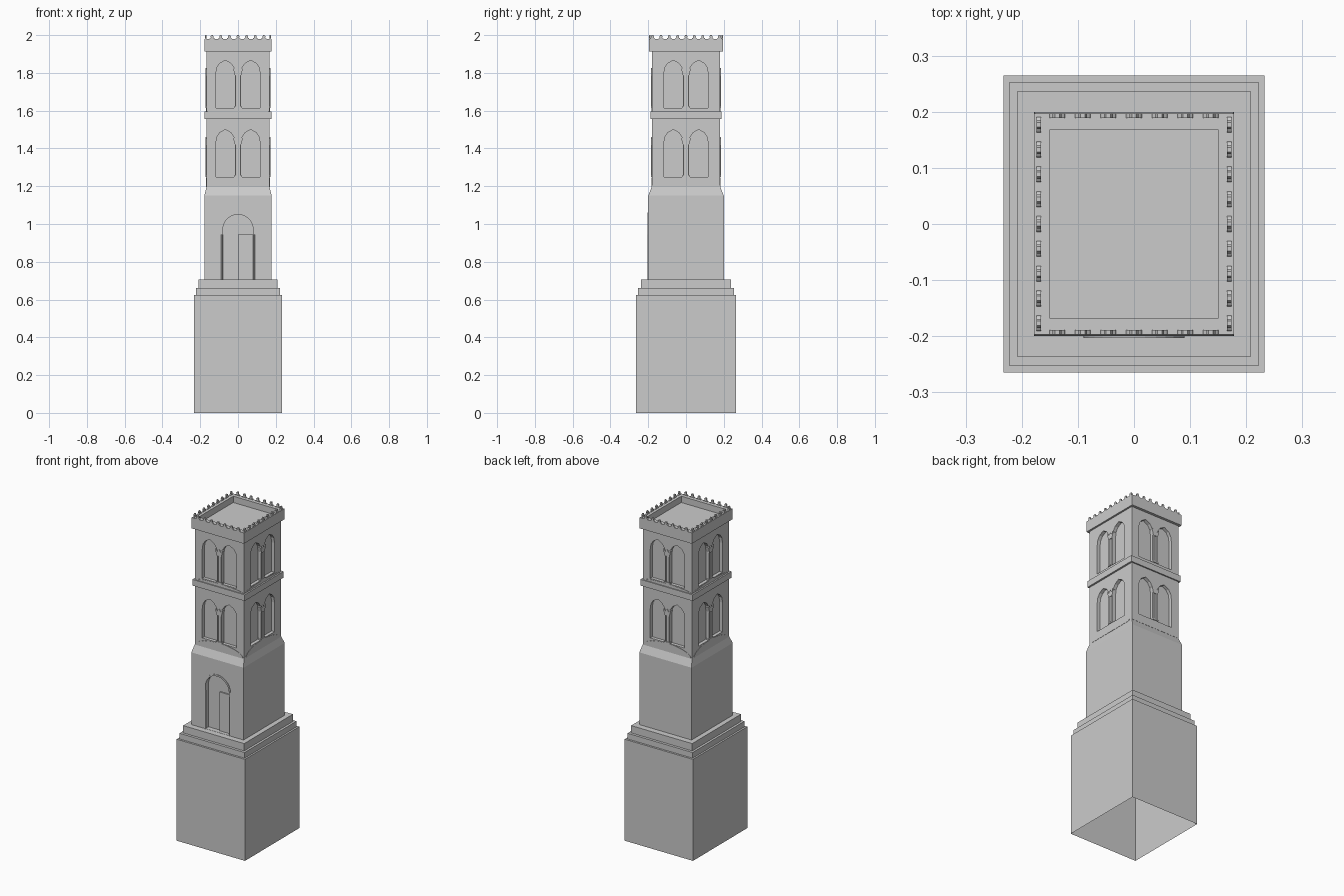
import bpy, bmesh, math
from mathutils import Matrix, Vector

if "Cube" in bpy.data.objects:
    bpy.data.objects.remove(bpy.data.objects["Cube"])


def finish(name, bm, fix=True):
    if fix:
        bmesh.ops.recalc_face_normals(bm, faces=bm.faces[:])
    me = bpy.data.meshes.new(name)
    bm.to_mesh(me)
    bm.free()
    ob = bpy.data.objects.new(name, me)
    bpy.context.collection.objects.link(ob)
    return ob


def stack(name, rings, bottom=True, top=True):
    """Rectangular rings (half x, half y, z) skinned together."""
    bm = bmesh.new()
    rows = [[bm.verts.new((sx * hx, sy * hy, z)) for sx, sy in
             ((-1, -1), (1, -1), (1, 1), (-1, 1))] for hx, hy, z in rings]
    for a, b in zip(rows, rows[1:]):
        for i in range(4):
            j = (i + 1) % 4
            bm.faces.new((a[i], a[j], b[j], b[i]))
    if bottom:
        bm.faces.new(rows[0][::-1])
    if top:
        bm.faces.new(rows[-1])
    return finish(name, bm)


def prism(bm, side, pts, d0, d1):
    """Extrude a (u, z) outline from distance d0 to d1 on one of four sides."""
    rot = Matrix.Rotation(side * math.pi / 2, 3, 'Z')
    a, b = [[bm.verts.new(rot @ Vector((u, -d, z))) for u, z in pts] for d in (d0, d1)]
    n = len(pts)
    bm.faces.new(a)
    bm.faces.new(b[::-1])
    for i in range(n):
        bm.faces.new((a[i], b[i], b[(i + 1) % n], a[(i + 1) % n]))


def rect(u0, u1, z0, z1):
    return [(u0, z0), (u1, z0), (u1, z1), (u0, z1)]


def arc(r, z, n=14):
    return [(r * math.cos(math.pi * i / n), z + r * math.sin(math.pi * i / n))
            for i in range(n + 1)]


def column(bm, side, u, d, r, z0, z1):
    rot = Matrix.Rotation(side * math.pi / 2, 4, 'Z')
    mat = rot @ Matrix.Translation((u, -d, (z0 + z1) / 2))
    bmesh.ops.create_cone(bm, cap_ends=True, segments=10, radius1=r, radius2=r,
                          depth=z1 - z0, matrix=mat)


def carve(ob, bm):
    cutter = finish("cutter", bm)
    cutter.hide_render = True
    m = ob.modifiers.new("carve", 'BOOLEAN')
    m.operation, m.solver, m.object = 'DIFFERENCE', 'EXACT', cutter
    bpy.context.view_layer.objects.active = ob
    bpy.ops.object.modifier_apply(modifier=m.name)
    bpy.data.objects.remove(cutter)


HX, HY = 0.167, 0.181                 # upper shaft half sizes
DIST = (HY, HX, HY, HX)
TIERS = (1.248, 1.615)                # window sill heights

# hollow pedestal with two steps
stack("pedestal", [(.233, .265, 0), (.233, .265, .625), (.222, .253, .625),
                   (.222, .253, .66), (.208, .237, .66), (.208, .237, .705)], bottom=False)

# lower body with door niche
body = stack("lower_body", [(.178, .2, .70), (.178, .2, 1.15), (HX, HY, 1.197)])
bm = bmesh.new()
prism(bm, 0, [(-.082, .706), (.082, .706)] + arc(.082, .97), .17, .25)
carve(body, bm)

# door surround: ring arch, jamb columns, leaf
bm = bmesh.new()
prism(bm, 0, arc(.09, .97) + arc(.08, .97)[::-1], .18, .203)
for s in (-1, 1):
    prism(bm, 0, rect(s * .085 - .005, s * .085 + .005, .945, .97), .18, .203)
    column(bm, 0, s * .085, .197, .006, .705, .945)
finish("door_surround", bm)
bm = bmesh.new()
prism(bm, 0, rect(0, .08, .705, .945), .165, .178)
finish("door_leaf", bm)

# upper shaft with paired arched windows on every side
shaft = stack("upper_shaft", [(HX, HY, 1.19), (HX, HY, 1.93)])
bm = bmesh.new()
for side, d in enumerate(DIST):
    for z in TIERS:
        for s in (-1, 1):
            half = [(.05, 0), (.05, .18), (.045, .212), (.03, .235), (0, .252)]
            pts = half + [(-u, h) for u, h in half[-2::-1]]
            prism(bm, side, [(s * .067 + u, z + h) for u, h in pts], d - .02, d + .05)
carve(shaft, bm)

# colonnettes with capitals, bases and small corbels
bm = bmesh.new()
for side, d in enumerate(DIST):
    for z in TIERS:
        for s in (-1, 1):
            column(bm, side, s * .012, d, .005, z, z + .18)
        cap = [(-.016, .17), (.016, .17), (.025, .205), (.02, .212), (.012, .195),
               (0, .21), (-.012, .195), (-.02, .212), (-.025, .205)]
        prism(bm, side, [(u, z + h) for u, h in cap], d - .015, d + .005)
        prism(bm, side, rect(-.02, .02, z, z + .008), d - .015, d + .005)
finish("window_columns", bm)

# shallow curved mounds below the windows
bm = bmesh.new()
for side, d in enumerate(DIST):
    w = d if side % 2 else d - .014
    w = .162
    for z, h in ((1.195, .052), (1.595, .018)):
        prism(bm, side, [(u * w, z + v * h) for u, v in arc(1, 0)], d - .01, d + .002)
finish("sill_mounds", bm)

# string course between tiers
stack("string_course", [(.15, .16, 1.557), (.178, .189, 1.557),
                        (.178, .189, 1.595), (.15, .16, 1.595)])

# parapet with sunken roof
stack("parapet", [(.15, .16, 1.913), (.178, .197, 1.913), (.178, .197, 1.979),
                  (.15, .168, 1.979), (.15, .168, 1.94)])

# pointed merlons
bm = bmesh.new()
half = [(.015, 1.977), (.012, 1.983), (.006, 1.987), (.008, 1.993), (.004, 2.0)]
tooth = half + [(-u, z) for u, z in half[::-1]]
for side in range(4):
    n, span, d = ((7, .137, .193), (9, .177, .170))[side % 2]
    for i in range(n):
        c = span * (2 * i / (n - 1) - 1)
        prism(bm, side, [(c + u, z) for u, z in tooth], d - .004, d + .004)
finish("merlons", bm)
